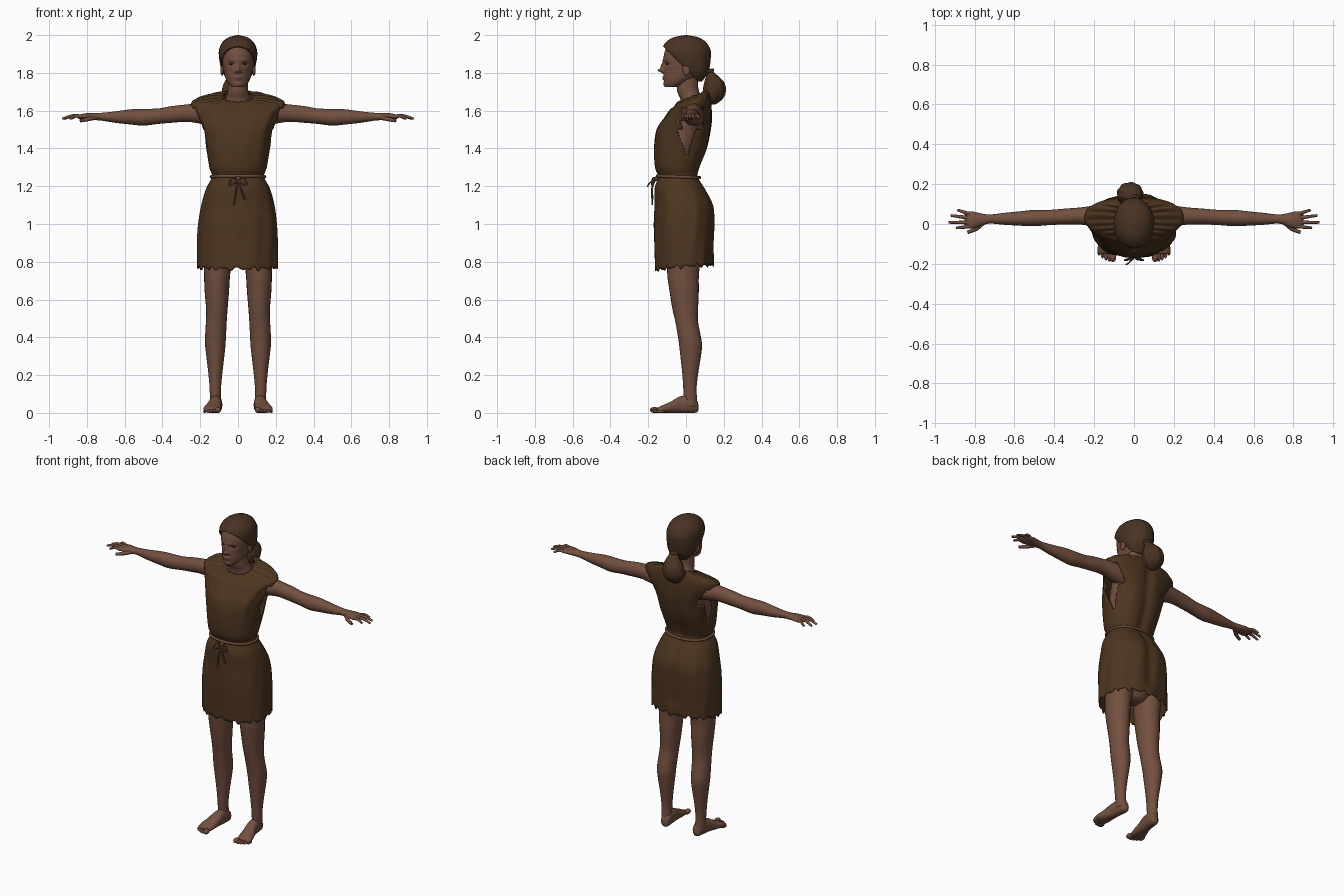
import bpy
import bmesh
import math
import random
from mathutils import Vector

random.seed(4)
if "Cube" in bpy.data.objects:
    bpy.data.objects.remove(bpy.data.objects["Cube"])


def material(name, colour):
    mat = bpy.data.materials.new(name)
    mat.use_nodes = True
    mat.diffuse_color = (*colour, 1)
    shader = next(n for n in mat.node_tree.nodes if n.type == "BSDF_PRINCIPLED")
    shader.inputs["Base Color"].default_value = (*colour, 1)
    shader.inputs["Roughness"].default_value = .8
    return mat


SKIN = material("brown skin", (.17, .08, .05))
LIP = material("lip brown", (.14, .058, .042))
EYE = material("dark eye", (.05, .03, .022))
HAIR = material("dark brown hair", (.066, .033, .016))
CLOTH = material("brown cloth", (.074, .036, .014))
CORD = material("tan cord", (.15, .075, .04))


def finish(name, mesh, *mats):
    obj = bpy.data.objects.new(name, mesh)
    bpy.context.collection.objects.link(obj)
    for mat in mats:
        mesh.materials.append(mat)
    for face in mesh.polygons:
        face.use_smooth = True
    return obj


def spline(points, steps):
    """Smooth rows of numbers with a Catmull-Rom spline."""
    out = []
    last = len(points) - 1
    for i in range(last):
        p, q, r, s = (Vector(points[max(0, min(last, i + d))]) for d in (-1, 0, 1, 2))
        for k in range(steps):
            t = k / steps
            out.append((2 * q + (r - p) * t + (2 * p - 5 * q + 4 * r - s) * t ** 2
                        + (3 * q - p - 3 * r + s) * t ** 3) / 2)
    return out + [Vector(points[-1])]


def superellipse(angle, power):
    c, s = math.cos(angle), math.sin(angle)
    return [math.copysign(abs(v) ** (2 / power), v) for v in (c, s)]


def loft(name, rings, mats, axis="Z", sides=24, steps=4, power=2, side=1,
         shape=None, ripple=None, caps=True, edit=None):
    """Skin rings of (position, centre a, centre b, radius a, radius b)."""
    bm = bmesh.new()
    rows = []
    for t, a, b, ra, rb in spline(rings, steps):
        row = []
        for i in range(sides):
            angle = math.tau * i / sides
            c, s = superellipse(angle, power)
            scale = ripple(angle, t) if ripple else 1
            u, v = a + ra * c * scale, b + rb * s * scale
            co = Vector({"X": (t, u, v), "Y": (u, t, v), "Z": (u, v, t)}[axis])
            co.x *= side
            if shape:
                shape(co, angle)
            row.append(bm.verts.new(co))
        rows.append(row)
    for low, high in zip(rows, rows[1:]):
        for i in range(sides):
            j = (i + 1) % sides
            bm.faces.new((low[i], low[j], high[j], high[i]))
    if caps:
        bm.faces.new(rows[0])
        bm.faces.new(rows[-1])
    bmesh.ops.recalc_face_normals(bm, faces=bm.faces)
    if edit:
        edit(bm)
    mesh = bpy.data.meshes.new(name)
    bm.to_mesh(mesh)
    bm.free()
    return finish(name, mesh, *mats)


def tube(name, points, mat, radius, taper=1, closed=False):
    """Round cord or finger along a smooth path."""
    curve = bpy.data.curves.new(name, "CURVE")
    curve.dimensions = "3D"
    curve.bevel_depth = radius
    curve.bevel_resolution = 3
    curve.use_fill_caps = True
    path = points if closed else spline(points, 4)
    line = curve.splines.new("POLY")
    line.points.add(len(path) - 1)
    for i, (point, co) in enumerate(zip(line.points, path)):
        point.co = (*co, 1)
        point.radius = 1 + (taper - 1) * i / (len(path) - 1)
    line.use_cyclic_u = closed
    helper = bpy.data.objects.new(name, curve)
    mesh = bpy.data.meshes.new_from_object(helper)
    bpy.data.objects.remove(helper)
    return finish(name, mesh, mat)


def ball(name, centre, size, mat):
    bm = bmesh.new()
    bmesh.ops.create_uvsphere(bm, u_segments=16, v_segments=10, radius=1)
    for v in bm.verts:
        v.co = Vector(c + s * k for c, s, k in zip(centre, size, v.co))
    mesh = bpy.data.meshes.new(name)
    bm.to_mesh(mesh)
    bm.free()
    return finish(name, mesh, mat)


def thicken(obj, amount):
    mod = obj.modifiers.new("thickness", "SOLIDIFY")
    mod.thickness = amount
    mod.offset = -1


# Head with the features pushed out of, or into, the face
FEATURES = [  # x, z, push, spread x, spread z
    (0, 1.812, .03, .012, .011), (0, 1.835, .015, .009, .018),
    (.035, 1.848, -.011, .017, .01), (0, 1.867, .004, .05, .008),
    (0, 1.776, .008, .02, .005), (0, 1.766, .007, .018, .004),
    (0, 1.739, .006, .02, .012), (.017, 1.807, .01, .006, .006)]


def face_shape(co, angle):
    if co.y < -.02:
        push = 0
        for x, z, depth, wide, tall in FEATURES:
            push += depth * math.exp(-((abs(co.x) - x) / wide) ** 2 - ((co.z - z) / tall) ** 2)
        co.y -= push


def paint_lips(bm):
    for face in bm.faces:
        c = face.calc_center_median()
        if c.y < -.08 and (c.x / .026) ** 2 + ((c.z - 1.771) / .009) ** 2 < 1:
            face.material_index = 1


loft("head", [(1.722, -.08, -.08, .012, .012), (1.726, 0, -.073, .034, .038),
              (1.745, 0, -.055, .052, .06), (1.775, 0, -.028, .067, .09),
              (1.81, 0, -.005, .076, .113), (1.85, 0, 0, .084, .119),
              (1.9, 0, 0, .086, .116), (1.95, 0, 0, .07, .094),
              (1.985, 0, 0, .03, .045)][1:], [SKIN, LIP], sides=72, steps=8,
     shape=face_shape, edit=paint_lips)
loft("neck", [(1.6, 0, .035, .09, .06), (1.66, 0, .03, .068, .06),
              (1.7, 0, .012, .055, .058), (1.75, 0, .008, .053, .055),
              (1.82, 0, .015, .05, .055)], [SKIN])
for name, s in (("left", 1), ("right", -1)):
    ball(name + "_eye", (s * .035, -.097, 1.848), (.014, .009, .006), EYE)
    ball(name + "_ear", (s * .084, .002, 1.815), (.009, .02, .03), SKIN)


# Hair swept back from a sloping hairline into a tied tail
def trim_hairline(bm):
    bmesh.ops.bisect_plane(bm, geom=bm.verts[:] + bm.edges[:] + bm.faces[:],
                           plane_co=(0, -.09, 1.91), plane_no=(0, 1, 1), clear_inner=True)


def strands(angle, t):
    return 1 + .008 * math.sin(24 * angle + 40 * t) + .006 * math.sin(11 * angle)


hair = loft("hair", [(1.755, 0, .05, .05, .035), (1.8, 0, .04, .08, .076),
                     (1.84, 0, .02, .093, .107), (1.88, 0, .006, .1, .125),
                     (1.92, 0, .002, .1, .128), (1.96, 0, 0, .084, .108),
                     (1.988, 0, 0, .05, .066), (2, 0, 0, .004, .004)], [HAIR],
            sides=96, steps=6, ripple=strands, edit=trim_hairline)
thicken(hair, .012)
loft("hair_tail", [(1.825, 0, .105, .018, .018), (1.79, -.005, .135, .034, .028),
                   (1.75, -.015, .15, .058, .052), (1.7, -.02, .149, .066, .06),
                   (1.66, -.02, .145, .05, .046), (1.632, -.02, .14, .014, .014)],
     [HAIR], sides=48, ripple=lambda a, t: 1 + .035 * math.sin(9 * a + 30 * t))
tube("hair_tie", [(.024 * math.cos(k), .122 + .02 * math.sin(k), 1.808 + .008 * math.sin(k))
                  for k in range(6)], HAIR, .009, closed=True)

# Body under the dress
loft("body", [(.8, 0, 0, .05, .05), (.88, 0, 0, .14, .1), (1.03, 0, 0, .17, .115),
              (1.25, 0, -.04, .12, .08), (1.4, 0, -.025, .148, .1),
              (1.5, 0, 0, .16, .1), (1.58, 0, .03, .17, .075),
              (1.63, 0, .035, .14, .06)], [SKIN], sides=32)


# Tunic dress with folds, ragged edges and open sides under the arms
def folds(angle, t):
    loose = min(1, abs(t - 1.25) / .25) if t < 1.6 else .2
    return 1 + loose * (.013 * math.sin(7 * angle + 5 * t) + .009 * math.sin(13 * angle - 9 * t))


def dress_shape(co, angle):
    hem = max(0, 1 - (co.z - .78) / .12)
    co.z += hem * (.007 * math.sin(19 * angle) + .006 * math.sin(31 * angle + 1)
                   + random.uniform(-.002, .002) + .08 * co.y)
    collar = max(0, min(1, (co.z - 1.61) / .06))
    co.z += collar * (.4 * (co.y - .03) + .003 * math.sin(17 * angle))
    if co.y > .05 and .85 < co.z < 1.65:
        seam = math.exp(-(co.x / .03) ** 2)
        co.y -= seam * (.014 if co.z > 1.2 else .01)


def open_sides(bm):
    def in_slit(face):
        c = face.calc_center_median()
        width = .06 * min(1, (c.z - 1.35) / .17)
        return abs(c.x) > .09 and 1.35 < c.z < 1.615 and abs(c.y - .005 - .03 * (c.z > 1.5)) < width
    bmesh.ops.delete(bm, geom=[f for f in bm.faces if in_slit(f)], context="FACES")


dress = loft("dress", [(.775, 0, -.01, .213, .156), (.9, 0, -.01, .213, .158),
                       (1, 0, -.009, .208, .16), (1.1, 0, -.01, .194, .155),
                       (1.19, 0, -.032, .168, .133), (1.25, 0, -.04, .138, .108),
                       (1.3, 0, -.044, .152, .12), (1.4, 0, -.027, .168, .142),
                       (1.5, 0, -.01, .186, .144), (1.57, 0, .015, .218, .124),
                       (1.62, 0, .03, .246, .106), (1.65, 0, .033, .238, .094),
                       (1.668, 0, .033, .165, .086), (1.676, 0, .03, .08, .072)],
             [CLOTH], sides=128, steps=6, power=2.3, shape=dress_shape,
             ripple=folds, caps=False, edit=open_sides)
thicken(dress, .007)

# Cord belt with a bow and hanging ends
belt = []
for i in range(64):
    c, s = superellipse(math.tau * i / 64, 2.3)
    belt.append((.142 * c, -.04 + .112 * s, 1.25 - .004 * s))
tube("belt", belt, CORD, .008, closed=True)
ball("belt_knot", (0, -.158, 1.24), (.014, .012, .012), CORD)
for name, s in (("left", 1), ("right", -1)):
    tube(name + "_bow_loop", [(0, -.16, 1.24), (s * .03, -.175, 1.243), (s * .048, -.182, 1.21),
                              (s * .02, -.178, 1.215), (0, -.16, 1.236)], CORD, .004)
tube("left_belt_end", [(0, -.16, 1.24), (.015, -.178, 1.19), (.035, -.175, 1.13)], CORD, .004)
tube("right_belt_end", [(0, -.16, 1.24), (-.008, -.18, 1.19), (-.022, -.178, 1.1)], CORD, .004)
tube("loose_belt_end", [(0, -.16, 1.24), (-.02, -.19, 1.22), (-.04, -.204, 1.198)], CORD, .004)

# Limbs, fingers and toes
ARM = [(.12, .04, 1.57, .06, .055), (.2, .04, 1.585, .052, .054), (.27, .04, 1.587, .043, .046),
       (.35, .037, 1.58, .04, .044), (.42, .033, 1.571, .038, .041), (.5, .03, 1.565, .041, .044),
       (.56, .028, 1.567, .037, .041), (.65, .026, 1.566, .03, .03), (.72, .025, 1.568, .023, .021),
       (.76, .023, 1.569, .029, .019), (.8, .02, 1.57, .041, .017), (.83, .02, 1.568, .042, .013),
       (.85, .02, 1.566, .034, .007)]
LEG = [(.95, .1, 0, .085, .1), (.75, .11, -.015, .07, .085), (.65, .112, -.01, .065, .078),
       (.55, .112, -.004, .057, .068), (.48, .115, .004, .055, .06), (.38, .12, .022, .055, .061),
       (.32, .12, .025, .05, .057), (.2, .12, .022, .036, .041), (.12, .12, .021, .03, .035),
       (.03, .118, .028, .03, .034)]
FOOT = [(.067, .112, .028, .008, .012), (.055, .112, .036, .026, .034), (.02, .115, .045, .032, .045),
        (-.03, .12, .044, .034, .044), (-.08, .13, .03, .041, .03), (-.12, .137, .021, .046, .021),
        (-.15, .14, .015, .04, .013)]
FINGERS = {"index": (-.012, -.02, .892), "middle": (.008, .008, .93),
           "ring": (.03, .043, .92), "little": (.05, .07, .884)}
for name, s in (("left", 1), ("right", -1)):
    loft(name + "_arm", ARM, [SKIN], axis="X", side=s)
    loft(name + "_leg", LEG, [SKIN], side=s)
    loft(name + "_foot", FOOT, [SKIN], axis="Y", side=s, power=2.3)
    for finger, (base, tip, reach) in FINGERS.items():
        middle = ((.825 + reach) / 2, (base + tip) / 2, 1.573)
        path = [(.825, base, 1.568), middle, (reach, tip, 1.557)]
        tube(f"{name}_{finger}_finger", [(s * x, y, z) for x, y, z in path], SKIN, .0105, .6)
    tube(name + "_thumb", [(s * .755, .012, 1.565), (s * .79, -.022, 1.556),
                           (s * .835, -.042, 1.546)], SKIN, .014, .6)
    for i in range(5):
        size = .016 if i == 0 else .0115 - .0008 * i
        ball(f"{name}_toe_{i + 1}", (s * (.106 + .0175 * i), -.167 + .002 * i * i, size),
             (size, .024, size), SKIN)
